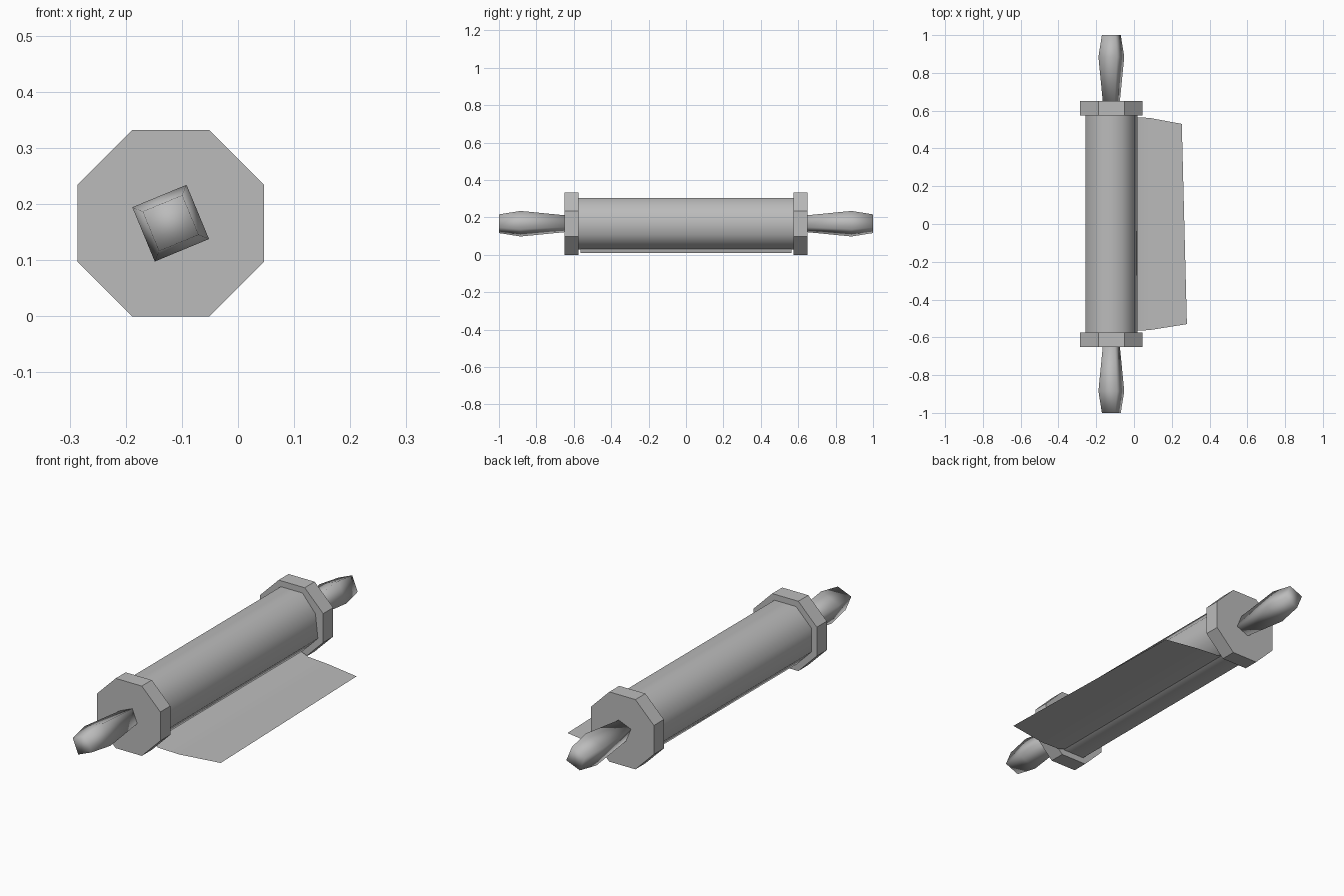
import bpy, bmesh, math

cube = bpy.data.objects.get("Cube")
if cube:
    bpy.data.objects.remove(cube)

CX, CZ = -0.12, 0.166  # roller axis

grey = bpy.data.materials.new("plain grey")
grey.use_nodes = True
colour = (0.5, 0.5, 0.5, 1)
grey.diffuse_color = colour
grey.node_tree.nodes["Principled BSDF"].inputs["Base Color"].default_value = colour


def ring(sides, radius, turn):
    """Regular polygon around the roller axis, as (x, z) points."""
    angles = [math.radians(turn) + math.tau * i / sides for i in range(sides)]
    return [(CX + radius * math.cos(a), CZ + radius * math.sin(a)) for a in angles]


def loft(name, sections, closed=True, smooth=None):
    """Skin rows of 3D points; closed rows become a capped solid."""
    bm = bmesh.new()
    rows = [[bm.verts.new(p) for p in s] for s in sections]
    n = len(rows[0])
    for a, b in zip(rows, rows[1:]):
        for i in range(n if closed else n - 1):
            j = (i + 1) % n
            bm.faces.new((a[i], a[j], b[j], b[i]))
    if closed:
        bm.faces.new(rows[0])
        bm.faces.new(rows[-1])
        bmesh.ops.recalc_face_normals(bm, faces=bm.faces)
    mesh = bpy.data.meshes.new(name)
    bm.to_mesh(mesh)
    bm.free()
    mesh.materials.append(grey)
    obj = bpy.data.objects.new(name, mesh)
    bpy.context.collection.objects.link(obj)
    if smooth:
        bpy.ops.object.select_all(action="DESELECT")
        obj.select_set(True)
        bpy.context.view_layer.objects.active = obj
        bpy.ops.object.shade_smooth_by_angle(angle=math.radians(smooth))
    return obj


def at(points, y):
    return [(x, y, z) for x, z in points]


# Rolled sheet, its outer layer bulging slightly towards the loose end
roll = ring(8, 0.149, 22.5)
roll[0] = (0.005, roll[0][1])
roll[7] = (0.018, roll[7][1])
loft("rolled_sheet", [at(roll, -0.577), at(roll, 0.577)], smooth=60)

# End caps and tapered square handles
for side, label in ((-1, "front"), (1, "back")):
    octagon = ring(8, 0.1797, 22.5)
    loft(label + "_cap", [at(octagon, side * 0.575), at(octagon, side * 0.65)])
    taper = ((0.64, 0.048), (0.885, 0.074), (1.0, 0.054))
    loft(label + "_handle",
         [at(ring(4, r, 67.5), side * y) for y, r in taper], smooth=180)

# Loose end of the sheet: front edge x, back edge x, half width, height
strips = ((-0.063, -0.063, 0.565, 0.03), (-0.025, -0.025, 0.565, 0.014),
          (0.08, 0.08, 0.562, 0.009), (0.28, 0.253, 0.53, 0.009))
loft("loose_sheet", [[(xf, -w, z), (xb, w, z)] for xf, xb, w, z in reversed(strips)],
     closed=False, smooth=60)
